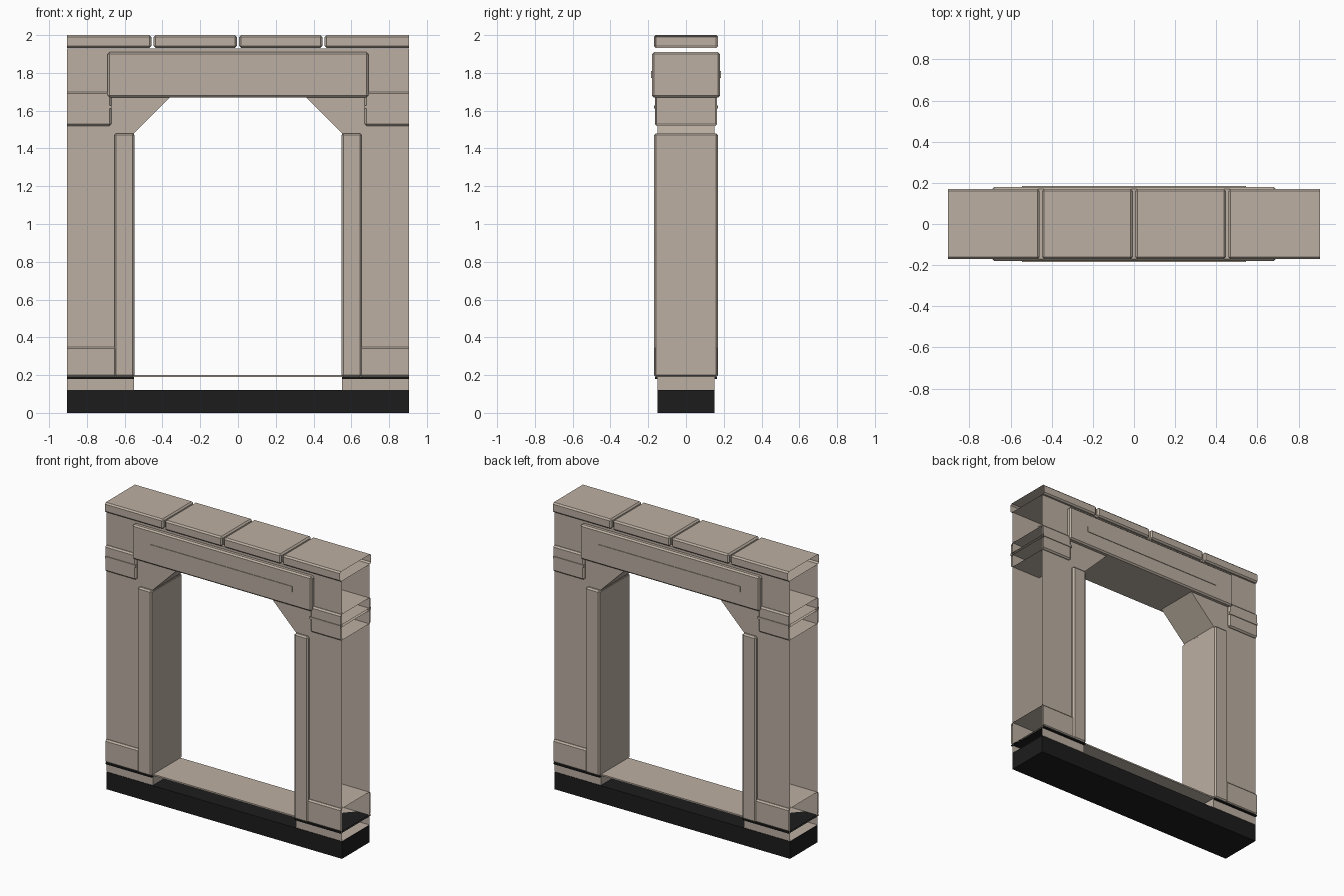
import bpy, bmesh

old = bpy.data.objects.get("Cube")
if old:
    bpy.data.objects.remove(old, do_unlink=True)

HALF = 0.905      # half width of the whole gate
INNER = 0.55      # half width of the opening
WALL_Y = 0.15     # half depth of the wall


def make_material(name, rgb):
    mat = bpy.data.materials.new(name)
    mat.use_nodes = True
    color = (*rgb, 1)
    mat.diffuse_color = color
    node = next(n for n in mat.node_tree.nodes if n.type == 'BSDF_PRINCIPLED')
    node.inputs["Base Color"].default_value = color
    node.inputs["Roughness"].default_value = 0.9
    return mat


stone = make_material("tan stone", (0.50, 0.43, 0.36))
black = make_material("black footing", (0.012, 0.012, 0.012))


def finish(bm, name, mat):
    mesh = bpy.data.meshes.new(name)
    bm.to_mesh(mesh)
    bm.free()
    mesh.materials.append(mat)
    obj = bpy.data.objects.new(name, mesh)
    bpy.context.collection.objects.link(obj)
    return obj


def open_outer_ends(bm):
    # the gate joins to its neighbours, so the outer ends have no faces
    ends = [f for f in bm.faces
            if all(abs(abs(v.co.x) - HALF) < 1e-4 for v in f.verts)]
    bmesh.ops.delete(bm, geom=ends, context='FACES')


def block(name, x, z, depth, bevel=0.0, mat=stone, open_end=True):
    bm = bmesh.new()
    bmesh.ops.create_cube(bm, size=1)
    for v in bm.verts:
        v.co.x = x[0] if v.co.x < 0 else x[1]
        v.co.y *= 2 * depth
        v.co.z = z[0] if v.co.z < 0 else z[1]
    if open_end:
        open_outer_ends(bm)
    if bevel:
        edges = [e for e in bm.edges if not e.is_boundary]
        bmesh.ops.bevel(bm, geom=edges, offset=bevel, segments=1,
                        affect='EDGES', clamp_overlap=True)
    return finish(bm, name, mat)


def extruded(name, outline, depth):
    bm = bmesh.new()
    face = bm.faces.new([bm.verts.new((x, -depth, z)) for x, z in outline])
    new = bmesh.ops.extrude_face_region(bm, geom=[face])["geom"]
    for v in new:
        if isinstance(v, bmesh.types.BMVert):
            v.co.y = depth
    bmesh.ops.recalc_face_normals(bm, faces=bm.faces)
    open_outer_ends(bm)
    return finish(bm, name, stone)


# Footing under the whole gate and the sill across the opening
block("footing", (-HALF, HALF), (0, 0.12), WALL_Y, mat=black, open_end=False)
block("sill", (-INNER, INNER), (0.19, 0.2), WALL_Y)

# Wall with its angled haunches, drawn as one arch outline
right_half = [(HALF, 1.93), (HALF, 0.122), (INNER, 0.122), (INNER, 1.48), (0.36, 1.67)]
outline = right_half + [(-x, z) for x, z in reversed(right_half)]
extruded("arch_wall", outline, WALL_Y)

# Lintel beam and the thin strip along its face
block("lintel_beam", (-0.69, 0.69), (1.67, 1.91), 0.18, 0.01)
block("lintel_strip", (-0.545, 0.545), (1.772, 1.81), 0.184)

# Trim on both pillars
for side, name in ((1, "left"), (-1, "right")):
    def span(a, b):
        return sorted((side * a, side * b))
    block(name + "_jamb", span(INNER - 0.002, 0.655), (0.19, 1.48), 0.17, 0.01)
    block(name + "_plinth", span(0.645, HALF), (0.19, 0.35), 0.165, 0.01)
    block(name + "_shadow_joint", span(INNER, HALF), (0.18, 0.19), 0.164, mat=black)
    block(name + "_band", span(0.67, HALF), (1.52, 1.70), 0.165, 0.01)
    block(name + "_band_ridge", span(0.67, HALF), (1.612, 1.628), 0.17)

# Row of coping stones
gap = 0.012
width = 2 * HALF / 4
for i in range(4):
    x0 = -HALF + i * width + (gap / 2 if i > 0 else 0)
    x1 = -HALF + (i + 1) * width - (gap / 2 if i < 3 else 0)
    block("coping_stone_%d" % (i + 1), (x0, x1), (1.932, 2.0), 0.17, 0.01)
